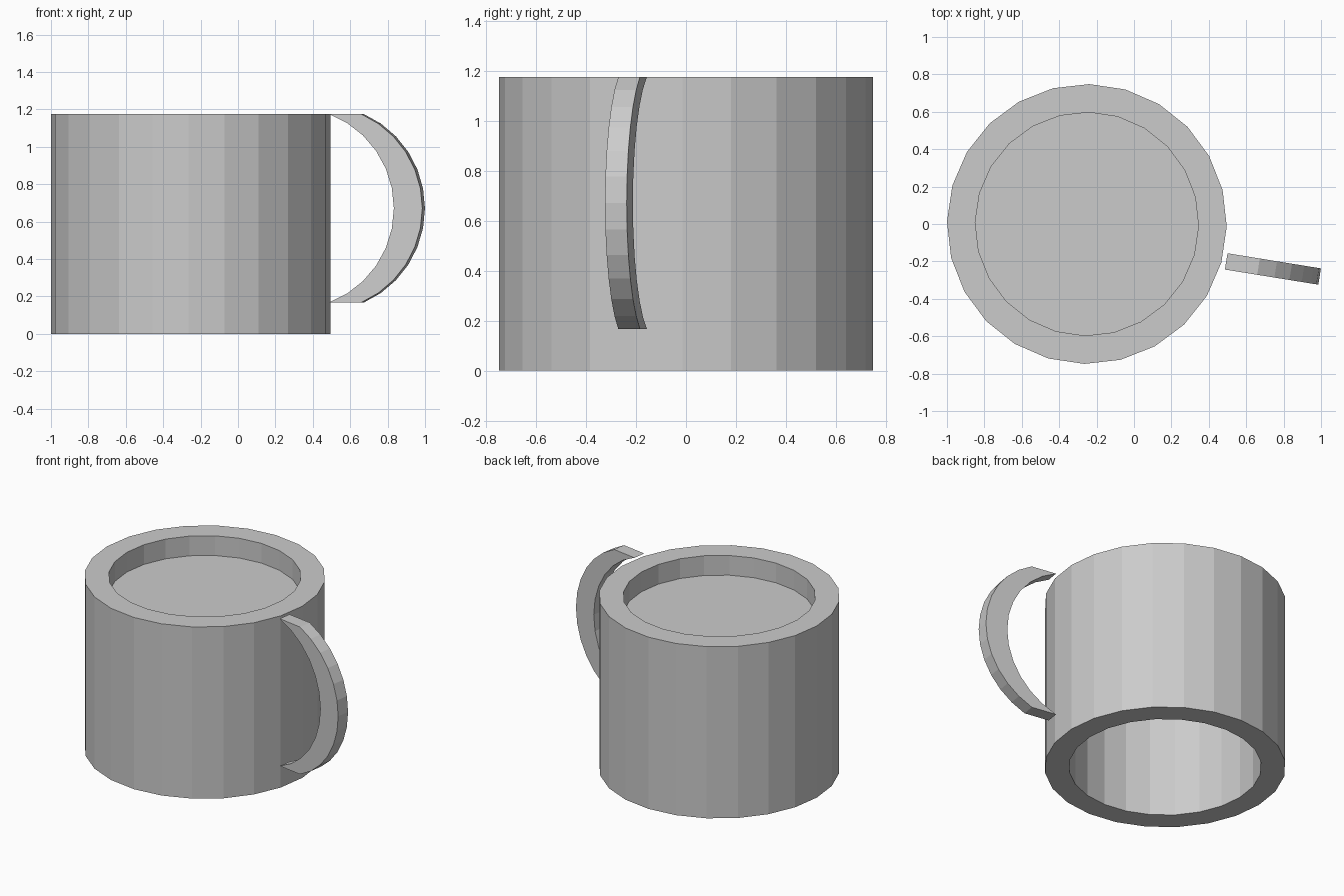
import bpy, bmesh, math
from mathutils import Matrix, Vector

cube = bpy.data.objects.get("Cube")
if cube:
    bpy.data.objects.remove(cube)

SIDES = 24
HEIGHT = 1.175
OUTER, INNER = 0.748, 0.597
CUP = Matrix.Translation((-0.252, 0, 0)) @ Matrix.Rotation(math.radians(-1), 4, 'Z')

gray = bpy.data.materials.new("plain gray")
gray.use_nodes = True
gray.diffuse_color = (0.6, 0.6, 0.6, 1)
gray.node_tree.nodes["Principled BSDF"].inputs["Base Color"].default_value = (0.6, 0.6, 0.6, 1)


def finish(name, bm, matrix):
    bmesh.ops.transform(bm, matrix=matrix, verts=bm.verts)
    bmesh.ops.recalc_face_normals(bm, faces=bm.faces)
    mesh = bpy.data.meshes.new(name)
    bm.to_mesh(mesh)
    bm.free()
    mesh.materials.append(gray)
    obj = bpy.data.objects.new(name, mesh)
    bpy.context.collection.objects.link(obj)
    return obj


# Cup wall: a rectangular section turned into an open tube
bm = bmesh.new()
section = [bm.verts.new((r, 0, z)) for r, z in
           ((OUTER, 0), (OUTER, HEIGHT), (INNER, HEIGHT), (INNER, 0))]
edges = [bm.edges.new((section[i - 1], section[i])) for i in range(4)]
bmesh.ops.spin(bm, geom=section + edges, cent=(0, 0, 0), axis=(0, 0, 1),
               angle=math.tau, steps=SIDES, use_merge=True)
bmesh.ops.remove_doubles(bm, verts=bm.verts, dist=0.0001)
finish("cup_wall", bm, CUP)

# Drink surface just below the rim
bm = bmesh.new()
bmesh.ops.create_circle(bm, cap_ends=True, segments=SIDES, radius=INNER)
finish("drink_surface", bm, CUP @ Matrix.Translation((0, 0, 1.04)))


def arc(start, bulge, half, steps):
    """Points of a circular arc over a vertical chord, bulging along x."""
    radius = (half ** 2 + bulge ** 2) / (2 * bulge)
    spread = math.asin(half / radius)
    angles = (spread * (1 - 2 * i / steps) for i in range(steps + 1))
    return [Vector((start + bulge - radius + radius * math.cos(a), 0,
                    radius * math.sin(a))) for a in angles]


# Handle: crescent between two arcs, given a thickness
bm = bmesh.new()
half_thick = Vector((0, 0.044, 0))
inside = arc(0, 0.352, 0.504, 12)
outside = arc(0.175, 0.331, 0.504, 12)
rings = [[bm.verts.new(p) for p in
          (a - half_thick, b - half_thick, b + half_thick, a + half_thick)]
         for a, b in zip(inside, outside)]
for r, s in zip(rings, rings[1:]):
    for k in range(4):
        bm.faces.new((r[k - 1], r[k], s[k], s[k - 1]))
bm.faces.new(rings[0])
bm.faces.new(rings[-1])
finish("handle", bm, Matrix.Translation((0.493, -0.2, 0.671))
       @ Matrix.Rotation(math.radians(-9.2), 4, 'Z'))
